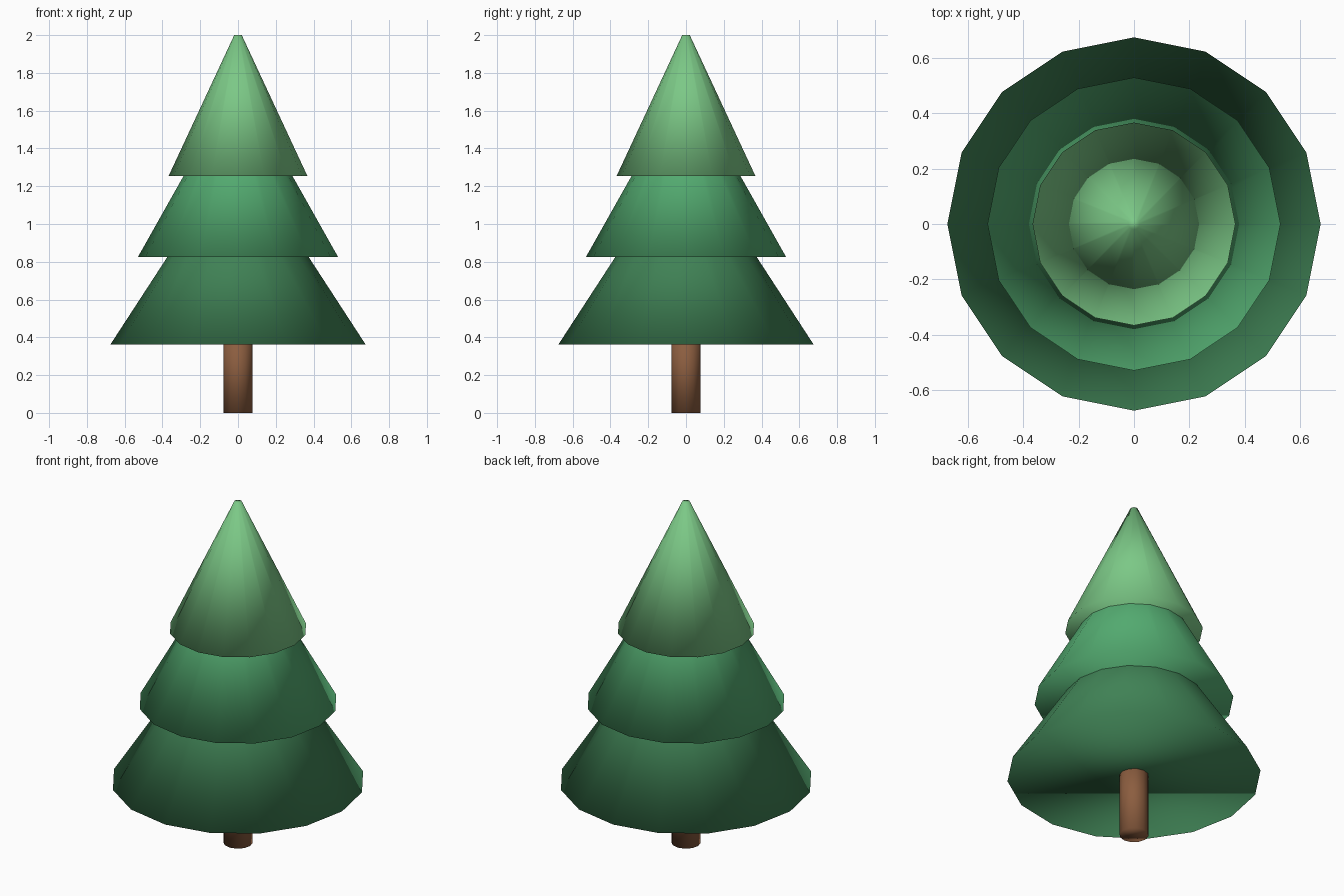
import bpy

if "Cube" in bpy.data.objects:
    bpy.data.objects.remove(bpy.data.objects["Cube"])


def tapered(name, sides, r_bottom, r_top, z_bottom, z_top, color):
    """Closed, fully smooth-shaded frustum with a plain colour."""
    bpy.ops.mesh.primitive_cone_add(
        vertices=sides, radius1=r_bottom, radius2=r_top,
        depth=z_top - z_bottom, end_fill_type='NGON',
        location=(0, 0, (z_bottom + z_top) / 2))
    ob = bpy.context.object
    ob.name = name
    for p in ob.data.polygons:
        p.use_smooth = True
    mat = bpy.data.materials.new(name + "_color")
    mat.diffuse_color = (*color, 1)
    mat.use_nodes = True
    mat.node_tree.nodes["Principled BSDF"].inputs["Base Color"].default_value = mat.diffuse_color
    ob.data.materials.append(mat)
    return ob


# Trunk, running up into the lowest foliage
tapered("trunk", 12, 0.078, 0.078, 0.0, 0.45, (0.26, 0.11, 0.05))

# Foliage tiers, each one capped by the next
tapered("lower_foliage", 16, 0.675, 0.19, 0.363, 1.108, (0.05, 0.22, 0.09))
tapered("middle_foliage", 16, 0.53, 0.11, 0.825, 1.571, (0.085, 0.40, 0.16))
tapered("upper_foliage", 16, 0.367, 0.02, 1.255, 2.0, (0.20, 0.58, 0.24))
